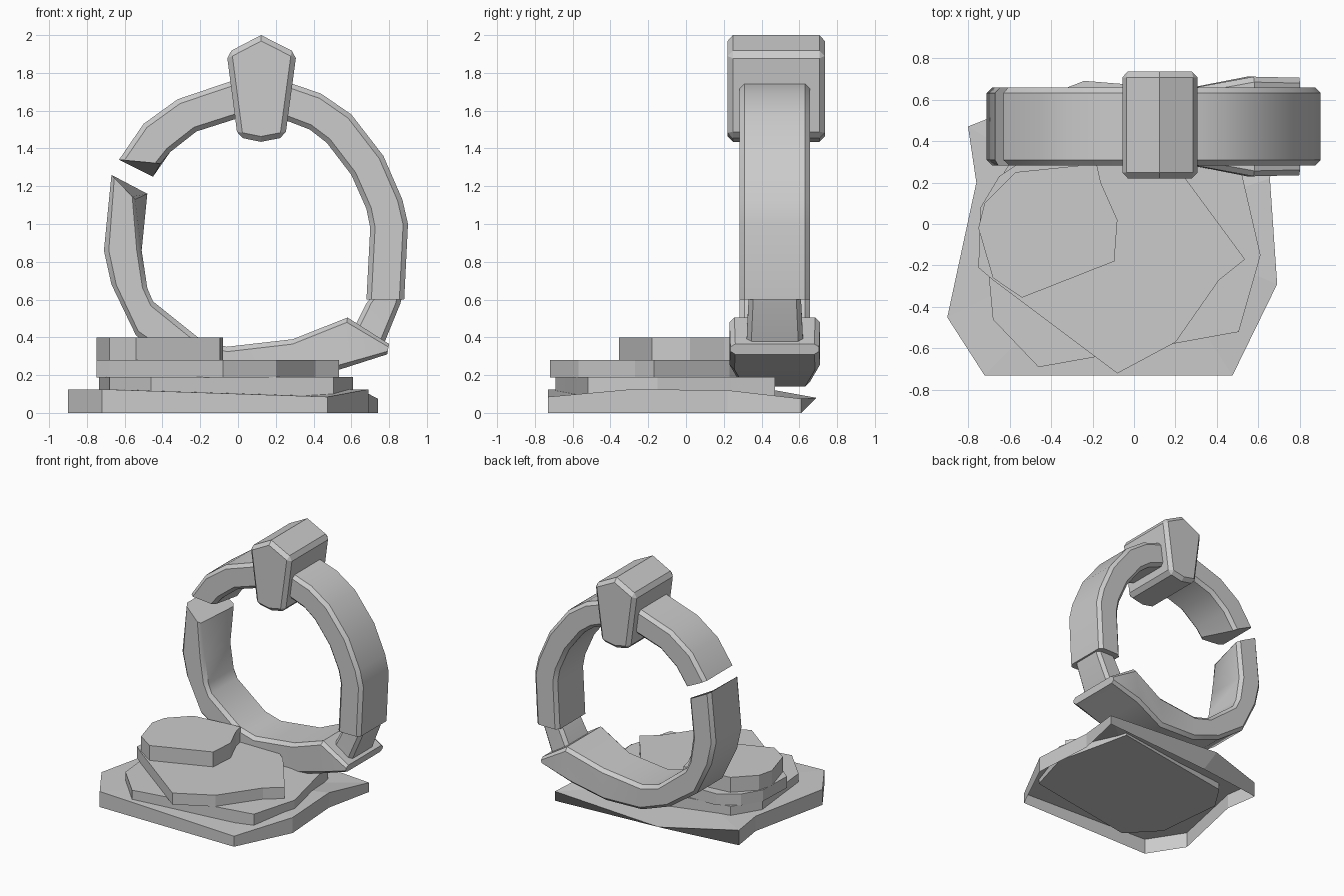
import bpy, bmesh, math

if "Cube" in bpy.data.objects:
    bpy.data.objects.remove(bpy.data.objects["Cube"])

YC = 0.47  # depth centre of the broken ring


def make(name, verts, faces, smooth=None):
    bm = bmesh.new()
    vs = [bm.verts.new(v) for v in verts]
    for f in faces:
        bm.faces.new([vs[i] for i in f])
    bmesh.ops.recalc_face_normals(bm, faces=bm.faces)
    me = bpy.data.meshes.new(name)
    bm.to_mesh(me)
    bm.free()
    ob = bpy.data.objects.new(name, me)
    bpy.context.collection.objects.link(ob)
    if smooth:
        bpy.ops.object.select_all(action='DESELECT')
        ob.select_set(True)
        bpy.context.view_layer.objects.active = ob
        bpy.ops.object.shade_smooth_by_angle(angle=math.radians(smooth))
    return ob


def sides(rings, n):
    return [(r * n + i, r * n + (i + 1) % n, (r + 1) * n + (i + 1) % n, (r + 1) * n + i)
            for r in range(rings - 1) for i in range(n)]


def slab(name, outline, z0, z1):
    n = len(outline)
    verts = [(x, y, z0) for x, y in outline] + [(x, y, z1) for x, y in outline]
    return make(name, verts, sides(2, n) + [tuple(range(n)), tuple(range(n, 2 * n))])


def arc_piece(name, stations, c=0.026):
    """Loft a chamfered rectangle; station = outer xz, inner xz, half depth, front inner offset."""
    verts = []
    for ox, oz, ix, iz, hw, dx, dz in stations:
        ct = min(c / math.hypot(ox - ix, oz - iz), 0.3)
        section = [(0, c - hw), (ct, -hw), (1 - ct, -hw), (1, c - hw),
                   (1, hw - c), (1 - ct, hw), (ct, hw), (0, hw - c)]
        for t, y in section:
            w = (1 - t) if y < 0 else 0
            verts.append((ix + (ox - ix) * t + dx * w, YC + y, iz + (oz - iz) * t + dz * w))
    n, k = 8, len(stations)
    caps = [tuple(range(n)), tuple(range((k - 1) * n, k * n))]
    return make(name, verts, sides(k, n) + caps, 32)


# Warped bottom slab, open underneath
rim = [(-.80, .47, .12), (-.76, .20, .12), (-.90, -.45, .125), (-.72, -.73, .125),
       (.475, -.73, .085), (.69, -.29, .125), (.655, .22, .12), (.74, .61, .075), (-.24, .69, .08)]
n = len(rim)
low = [(x, .54 if y > .65 else y, 0) for x, y, z in rim]
make("base_slab", low + rim + [(0, 0, .11)],
     sides(2, n) + [(n + i, n + (i + 1) % n, 2 * n) for i in range(n)])

# Stacked broken stone slabs
slab("second_slab", [(-.68, -.46), (-.46, -.69), (-.18, -.64), (.20, -.575), (.505, -.52),
                     (.61, -.15), (.52, .24), (.47, .47), (-.60, .29), (-.735, .08), (-.70, -.25)],
     .065, .19)
slab("third_slab", [(-.75, -.21), (-.68, -.27), (-.08, -.72), (.20, -.57), (.41, -.27),
                    (.535, -.17), (.24, .23), (.10, .34), (-.50, .33), (-.65, .23), (-.74, .08)],
     .188, .28)
slab("top_slab", [(-.75, -.02), (-.68, -.26), (-.54, -.355), (-.095, -.18), (-.08, .02),
                  (-.16, .20), (-.18, .29), (-.57, .25), (-.72, .10)], .278, .40)

# Upper arc of the ring
W = .187
arc_piece("upper_arc", [
    (-.63, 1.34, -.45, 1.25, W, .04, .07), (-.50, 1.53, -.36, 1.38, W, 0, 0),
    (-.32, 1.66, -.22, 1.49, W, 0, 0), (-.04, 1.755, 0, 1.56, W, 0, 0),
    (.12, 1.77, .12, 1.58, W, 0, 0), (.28, 1.745, .25, 1.55, W, 0, 0),
    (.44, 1.69, .38, 1.50, W, 0, 0), (.60, 1.58, .47, 1.43, W, 0, 0),
    (.77, 1.36, .60, 1.26, W, 0, 0), (.87, 1.13, .68, 1.08, W, 0, 0),
    (.90, 1.0, .70, .98, W, 0, 0), (.88, .60, .68, .60, W, 0, 0)])

# Narrow broken stub joining the arcs
arc_piece("arc_stub", [(.87, .62, .71, .62, .14, 0, 0), (.86, .58, .68, .58, .14, 0, 0),
                       (.77, .36, .59, .40, .15, 0, 0)], .025)

# Lower arc with flared broken tip
arc_piece("lower_arc", [
    (-.67, 1.26, -.48, 1.16, W, -.065, -.03), (-.71, .86, -.51, .86, W, 0, 0),
    (-.67, .68, -.48, .66, W, 0, 0), (-.54, .41, -.45, .59, W, 0, 0),
    (-.30, .24, -.20, .39, W, 0, 0), (-.05, .15, -.06, .35, W, 0, 0),
    (.27, .14, .29, .39, W, 0, 0), (.54, .23, .58, .505, .24, 0, 0),
    (.79, .31, .80, .365, .235, 0, 0)])

# Bevelled keystone with a softly shaded ridge
prof = [(-.06, 1.905), (.122, 2.0), (.31, 1.905), (.25, 1.46), (.122, 1.435), (-.002, 1.46)]
n = len(prof)
key = make("keystone", [(x, y, z) for y in (.22, .735) for x, z in prof],
           sides(2, n) + [tuple(range(n)), tuple(range(n, 2 * n))])
bev = key.modifiers.new("bevel", 'BEVEL')
bev.width = .028
bev.segments = 1
bev.angle_limit = math.radians(65)
